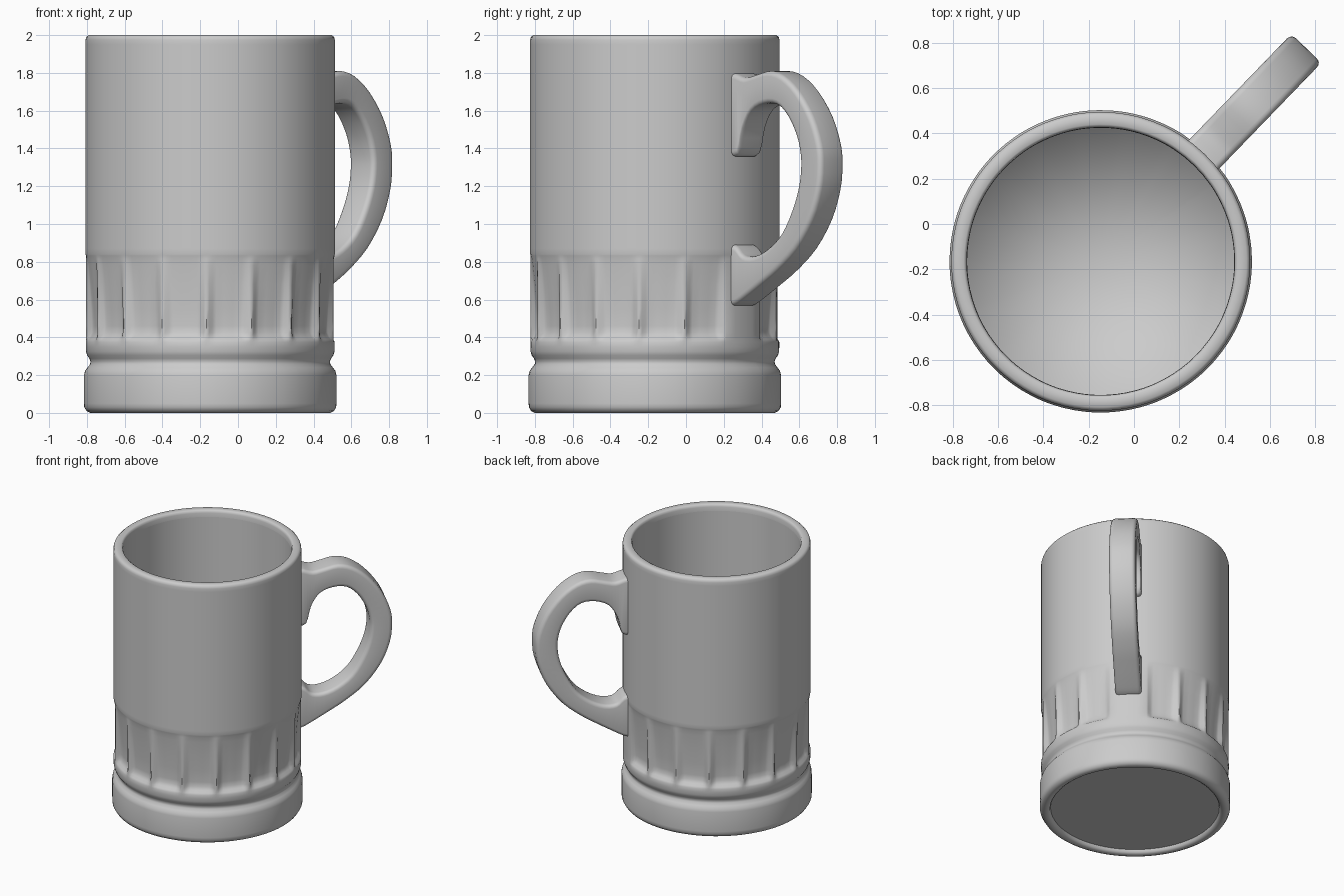
import bpy, bmesh, math
from mathutils import Vector

if "Cube" in bpy.data.objects:
    bpy.data.objects.remove(bpy.data.objects["Cube"])

CX, CY = -0.147, -0.165          # mug axis
HANDLE = math.radians(46)        # direction of the handle
FLUTES = 16
STRIP = math.radians(22)         # plain strip under the handle


def finish(bm, name, angle):
    bmesh.ops.recalc_face_normals(bm, faces=bm.faces)
    me = bpy.data.meshes.new(name)
    bm.to_mesh(me)
    bm.free()
    ob = bpy.data.objects.new(name, me)
    bpy.context.collection.objects.link(ob)
    bpy.ops.object.select_all(action='DESELECT')
    ob.select_set(True)
    bpy.context.view_layer.objects.active = ob
    bpy.ops.object.shade_smooth_by_angle(angle=math.radians(angle))
    return ob


def bridge(bm, rings):
    for lo, hi in zip(rings, rings[1:]):
        for i in range(len(lo)):
            j = (i + 1) % len(lo)
            bm.faces.new((lo[i], lo[j], hi[j], hi[i]))


# Columns around the body: (angle, flute depth factor)
cols = [(HANDLE - STRIP / 2 + STRIP * i / 4, 0) for i in range(4)]
pitch = (2 * math.pi - STRIP) / FLUTES
for k in range(FLUTES):
    a0 = HANDLE + STRIP / 2 + k * pitch
    for f, d in ((0, 0), (.06, .2), (.13, .75), (.22, .97), (.4, 1), (.6, 1),
                 (.78, .97), (.87, .75), (.94, .2)):
        cols.append((a0 + f * pitch, d))

# Body profile: (radius, height, flute depth), underside to rim
profile = [
    (.592, .03, 0), (.597, .012, 0), (.612, .002, 0), (.635, 0, 0), (.655, .01, 0),
    (.667, .03, 0), (.668, .05, 0), (.668, .20, 0), (.663, .222, 0), (.65, .24, 0),
    (.636, .258, 0), (.634, .272, 0), (.64, .288, 0), (.652, .305, 0), (.658, .325, 0),
    (.659, .35, 0), (.659, .375, 0), (.658, .388, .006), (.658, .402, .022),
    (.658, .425, .034), (.658, .46, .036), (.658, .55, .031), (.658, .68, .02),
    (.658, .78, .009), (.658, .815, .004), (.658, .832, 0), (.66, .84, 0), (.66, .87, 0),
    (.66, 1.95, 0), (.66, 1.975, 0), (.656, 1.99, 0), (.644, 2.0, 0),
    (.605, 2.0, 0), (.596, 1.994, 0), (.592, 1.98, 0), (.59, 1.95, 0),
]
FLOOR = .25
bm = bmesh.new()
rings = [[bm.verts.new((CX + (r - depth * d) * math.cos(a),
                        CY + (r - depth * d) * math.sin(a), z))
          for a, d in cols] for r, z, depth in profile]
bridge(bm, rings)
bm.faces.new(rings[0])
finish(bm, "mug_body", 50)

# Inside wall and floor, shaded as one smooth surface
bm = bmesh.new()
rings = [[bm.verts.new((CX + .59 * math.cos(a), CY + .59 * math.sin(a), z)) for a, d in cols]
         for z in (1.95, FLOOR + .1, FLOOR)]
bridge(bm, rings)
centre = bm.verts.new((CX, CY, FLOOR))
for i, p in enumerate(rings[-1]):
    bm.faces.new((p, rings[-1][i - 1], centre))
cavity = finish(bm, "mug_inside", 100)
if cavity.data.polygons[0].normal.dot(cavity.data.polygons[0].center - Vector((CX, CY, 1.0))) > 0:
    cavity.data.flip_normals()

# Handle: paired outer and inner edge points (distance from axis, height)
pairs = [
    ((.625, 1.80), (.625, 1.36)), ((.67, 1.795), (.69, 1.37)),
    ((.74, 1.775), (.725, 1.50)), ((.82, 1.79), (.785, 1.595)),
    ((.92, 1.81), (.88, 1.635)), ((1.02, 1.785), (.98, 1.63)),
    ((1.13, 1.705), (1.06, 1.565)), ((1.235, 1.57), (1.12, 1.465)),
    ((1.297, 1.42), (1.147, 1.37)), ((1.308, 1.31), (1.15, 1.29)),
    ((1.293, 1.18), (1.133, 1.19)), ((1.23, 1.02), (1.085, 1.07)),
    ((1.115, .865), (1.01, .95)), ((.98, .755), (.91, .87)),
    ((.86, .68), (.81, .83)), ((.74, .61), (.73, .835)),
    ((.67, .573), (.68, .88)), ((.625, .563), (.625, .90)),
]


def smooth(pts, steps=3):
    """Catmull-Rom resampling through the points."""
    p = [Vector(q) for q in pts]
    p = [p[0]] + p + [p[-1]]
    out = []
    for a, b, c, d in zip(p, p[1:], p[2:], p[3:]):
        for s in range(steps):
            t = s / steps
            out.append(.5 * (2 * b + (c - a) * t + (2 * a - 5 * b + 4 * c - d) * t * t
                             + (3 * b - a - 3 * c + d) * t ** 3))
    return out + [p[-1]]


u = Vector((math.cos(HANDLE), math.sin(HANDLE), 0))
v = Vector((-u.y, u.x, 0))
W, C = .092, .028                # half width, edge rounding
corner = ((0, 1), (.08, .62), (.29, .29), (.62, .08), (1, 0))
bm = bmesh.new()
rings = []
for o, i in zip(smooth([p[0] for p in pairs]), smooth([p[1] for p in pairs])):
    d = (i - o).normalized()
    ring = []
    for start, way, side, order in ((o, d, -1, corner[::-1]), (o, d, 1, corner),
                                    (i, -d, 1, corner[::-1]), (i, -d, -1, corner)):
        for depth, inset in order:
            q = start + way * depth * C
            ring.append(bm.verts.new(Vector((CX, CY, q.y)) + u * q.x
                                     + v * side * (W - inset * C)))
    rings.append(ring)
bridge(bm, rings)
bm.faces.new(rings[0])
bm.faces.new(rings[-1])
finish(bm, "handle", 50)
